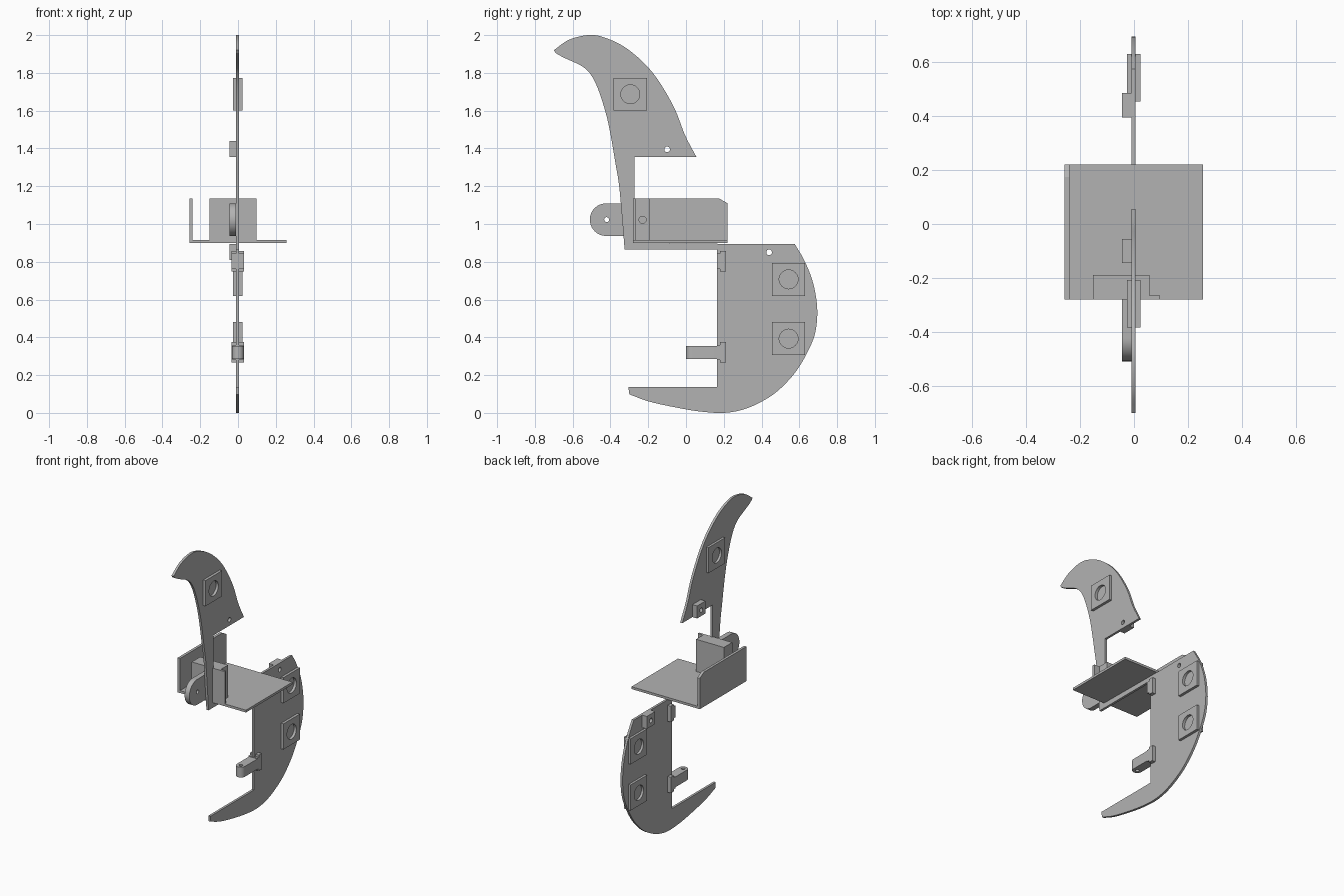
import bpy
import math
from mathutils import Vector, Matrix

old = bpy.data.objects.get("Cube")
if old:
    bpy.data.objects.remove(old)

grey = bpy.data.materials.new("plain grey")
grey.use_nodes = True
grey.diffuse_color = (0.45, 0.45, 0.45, 1)
grey.node_tree.nodes["Principled BSDF"].inputs["Base Color"].default_value = grey.diffuse_color

# Axis swaps: a drawn profile is extruded along x or z
ALONG_X = Matrix(((0, 0, 1, 0), (1, 0, 0, 0), (0, 1, 0, 0), (0, 0, 0, 1)))
ALONG_Z = Matrix.Identity(4)
PLATE = (-0.01, 0.006)


def smooth(points, steps=5):
    """Catmull-Rom curve through the points."""
    p = [Vector(q) for q in points]
    p = [2 * p[0] - p[1]] + p + [2 * p[-1] - p[-2]]
    out = []
    for a, b, c, d in zip(p, p[1:], p[2:], p[3:]):
        for i in range(steps):
            t = i / steps
            out.append(0.5 * (2 * b + (c - a) * t + (2 * a - 5 * b + 4 * c - d) * t**2
                              + (3 * b - a - 3 * c + d) * t**3))
    return [tuple(q) for q in out] + [tuple(points[-1])]


def arc(u, v, r, start=0, end=360, n=32):
    count = n if end - start == 360 else n + 1
    angles = [math.radians(start + (end - start) * i / n) for i in range(count)]
    return [(u + r * math.cos(a), v + r * math.sin(a)) for a in angles]


def rect(u0, u1, v0, v1):
    return [(u0, v0), (u1, v0), (u1, v1), (u0, v1)]


def extrude(name, loops, low, high, axis=ALONG_X):
    """Solid from a closed outline and its hole loops, between two depths."""
    curve = bpy.data.curves.new(name, "CURVE")
    curve.dimensions = "2D"
    curve.fill_mode = "BOTH"
    curve.extrude = (high - low) / 2
    for loop in loops:
        spline = curve.splines.new("POLY")
        spline.points.add(len(loop) - 1)
        for point, (u, v) in zip(spline.points, loop):
            point.co = (u, v, 0, 1)
        spline.use_cyclic_u = True
    source = bpy.data.objects.new(name + " outline", curve)
    bpy.context.collection.objects.link(source)
    bpy.context.view_layer.update()
    graph = bpy.context.evaluated_depsgraph_get()
    mesh = bpy.data.meshes.new_from_object(source.evaluated_get(graph))
    bpy.data.objects.remove(source)
    mesh.transform(axis @ Matrix.Translation((0, 0, (low + high) / 2)))
    mesh.materials.clear()
    mesh.materials.append(grey)
    obj = bpy.data.objects.new(name, mesh)
    bpy.context.collection.objects.link(obj)
    bpy.ops.object.select_all(action="DESELECT")
    obj.select_set(True)
    bpy.context.view_layer.objects.active = obj
    bpy.ops.object.shade_smooth_by_angle(angle=math.radians(25))
    return obj


def box(name, x, y, z):
    return extrude(name, [rect(*y, *z)], *x)


# Main frame: hooked upper fin, stem, spine and sickle-shaped lower fin
upper_back = smooth([(-0.70, 1.92), (-0.62, 1.975), (-0.52, 2.0), (-0.44, 1.99), (-0.33, 1.94),
                     (-0.22, 1.85), (-0.14, 1.75), (-0.06, 1.61), (-0.005, 1.47), (0.055, 1.355)])
lower_back = smooth([(0.575, 0.895), (0.63, 0.80), (0.675, 0.68), (0.695, 0.545), (0.683, 0.42),
                     (0.64, 0.315), (0.575, 0.21), (0.49, 0.12), (0.41, 0.065), (0.31, 0.02),
                     (0.2, 0.0), (0.07, 0.008), (-0.06, 0.03), (-0.195, 0.06), (-0.3, 0.098)])
stem_front = smooth([(-0.325, 0.865), (-0.34, 1.05), (-0.355, 1.21), (-0.375, 1.33),
                     (-0.395, 1.45), (-0.42, 1.57), (-0.46, 1.70), (-0.5, 1.785),
                     (-0.55, 1.835), (-0.645, 1.88), (-0.69, 1.905)])
outline = (upper_back + [(-0.272, 1.355), (-0.272, 0.9), (0.21, 0.895)] + lower_back
           + [(-0.305, 0.137), (0.165, 0.137), (0.165, 0.865)] + stem_front)
eyelets = {"upper": (-0.1, 1.395), "lower": (0.44, 0.85)}
extrude("frame_plate", [outline] + [arc(y, z, 0.015) for y, z in eyelets.values()], *PLATE)

# Drilled eyelet blocks on the right face of the frame
for label, (y, z) in eyelets.items():
    extrude(label + "_eyelet_block",
            [rect(y - 0.045, y + 0.045, z - 0.04, z + 0.045), arc(y, z, 0.015)], -0.045, PLATE[0])

# Square pads with a round recess, on both faces
for label, y, z in (("upper", -0.295, 1.687), ("middle", 0.543, 0.707), ("lower", 0.543, 0.393)):
    pad = [rect(y - 0.088, y + 0.088, z - 0.087, z + 0.087), arc(y, z, 0.05)]
    extrude(label + "_pad_left", pad, PLATE[1], 0.024)
    extrude(label + "_pad_right", pad, -0.026, PLATE[0])

# Platform with an upright wall
box("platform", (-0.258, 0.256), (-0.28, 0.22), (0.9, 0.916))
extrude("side_wall", [[(-0.28, 0.9), (0.22, 0.9), (0.22, 1.11), (0.175, 1.135), (-0.28, 1.135)]],
        -0.258, -0.24)

# Upright motor box with a thin front flange
extrude("motor_box", [rect(-0.28, -0.19, 0.916, 1.135)], -0.152, 0.04)
extrude("motor_box_end", [rect(-0.28, -0.19, 0.916, 1.135), arc(-0.23, 1.022, 0.019)], 0.04, 0.057)
box("motor_flange", (0.057, 0.097), (-0.28, -0.265), (0.916, 1.135))

# Round-nosed arm beside the stem
extrude("nose_arm", [arc(-0.423, 1.023, 0.086, 90, 270) + [(-0.28, 0.937), (-0.28, 1.109)],
                     arc(-0.42, 1.023, 0.013)], -0.045, PLATE[0])

# Clips on the inner edge of the lower fin
for label, z in (("upper", 0.803), ("lower", 0.32)):
    box(label + "_clip", (-0.034, 0.031), (0.18, 0.212), (z - 0.054, z + 0.054))
    box(label + "_clip_lip", (-0.034, 0.031), (0.163, 0.18), (z - 0.04, z + 0.04))

# Drilled arm with a rounded end, held by the lower clip
extrude("clip_arm", [arc(0, 0.031, 0.031, 180, 360) + [(0.031, 0.165), (-0.031, 0.165)],
                     arc(0, 0.031, 0.012)], 0.285, 0.355, ALONG_Z)
